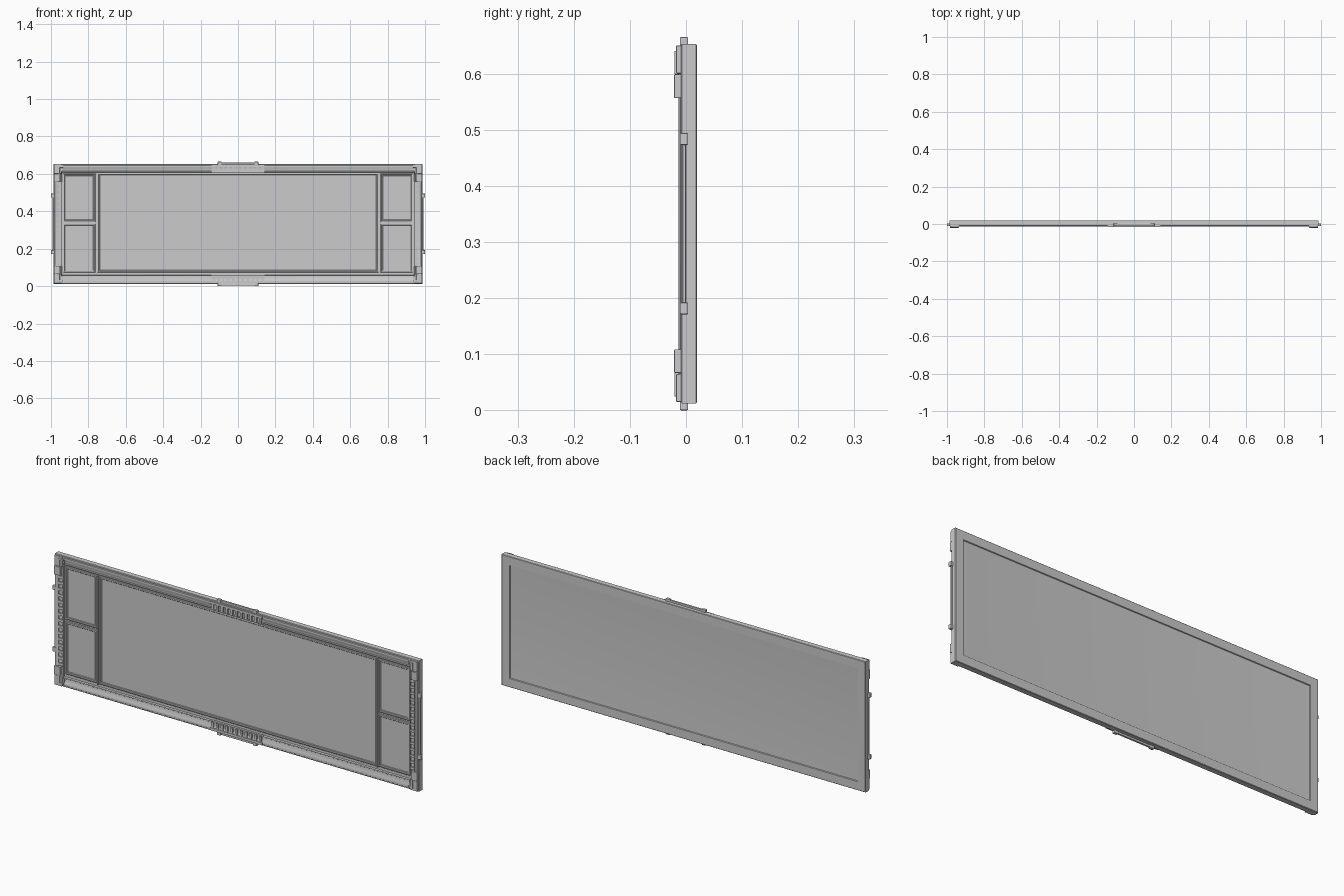
import bpy, bmesh, math

if "Cube" in bpy.data.objects:
    bpy.data.objects.remove(bpy.data.objects["Cube"])

CZ = 0.3325          # mid height of the panel
HX, HZ = 0.987, 0.3205


def finish(bm, name, bevel=0.0, smooth=False):
    bmesh.ops.recalc_face_normals(bm, faces=bm.faces)
    me = bpy.data.meshes.new(name)
    bm.to_mesh(me)
    bm.free()
    ob = bpy.data.objects.new(name, me)
    bpy.context.collection.objects.link(ob)
    if bevel:
        m = ob.modifiers.new("bevel", 'BEVEL')
        m.width = bevel
        m.segments = 2
        m.limit_method = 'ANGLE'
    if smooth:
        bpy.context.view_layer.objects.active = ob
        ob.select_set(True)
        bpy.ops.object.shade_smooth_by_angle(angle=math.radians(35))
        ob.select_set(False)
    return ob


def moulding(name, cx, cz, hx, hz, profile, smooth=False):
    """Mitred rectangular moulding; profile = (inset, y), both ends capped."""
    bm = bmesh.new()
    loops = []
    for d, y in profile:
        a, b = hx - d, hz - d
        loops.append([bm.verts.new((cx + sx * a, y, cz + sz * b))
                      for sx, sz in ((-1, -1), (1, -1), (1, 1), (-1, 1))])
    for p, q in zip(loops, loops[1:]):
        for i in range(4):
            j = (i + 1) % 4
            bm.faces.new((p[i], p[j], q[j], q[i]))
    bm.faces.new(loops[0])
    bm.faces.new(loops[-1])
    return finish(bm, name, 0, smooth)


def add_box(bm, x0, x1, y0, y1, z0, z1):
    vs = bmesh.ops.create_cube(bm, size=1)['verts']
    for v in vs:
        v.co.x = x0 if v.co.x < 0 else x1
        v.co.y = y0 if v.co.y < 0 else y1
        v.co.z = z0 if v.co.z < 0 else z1


def boxes(name, items, bevel=0.0):
    bm = bmesh.new()
    for it in items:
        add_box(bm, *it)
    return finish(bm, name, bevel)


def mirror(items, mx, mz):
    """Reflect boxes across the x and/or z centre; z is relative to CZ."""
    out = []
    for x0, x1, y0, y1, z0, z1 in items:
        if mx < 0:
            x0, x1 = -x1, -x0
        if mz < 0:
            z0, z1 = -z1, -z0
        out.append((x0, x1, y0, y1, z0 + CZ, z1 + CZ))
    return out


# outer frame with coved front, recessed back panel and front bed
moulding("outer_frame", 0, CZ, HX, HZ, [
    (0.051, 0.015), (0.045, 0.0155), (0.043, 0.0195), (0.002, 0.0195), (0, 0.0175),
    (0, -0.007), (0.002, -0.009), (0.006, -0.0095), (0.008, -0.0125), (0.012, -0.0135),
    (0.016, -0.0125), (0.022, -0.0085), (0.030, -0.005), (0.038, -0.0035),
    (0.040, -0.0065), (0.044, -0.0065), (0.046, 0.002)], True)

# bezelled panels: one wide centre, four small at the sides
bezel = [(0, 0.004), (0, -0.003), (0.002, -0.0045), (0.006, -0.0045),
         (0.008, -0.001), (0.011, -0.001), (0.013, 0.0005)]
moulding("main_panel", 0, 0.338, 0.752, 0.265, bezel)
for sx, side in ((-1, "left"), (1, "right")):
    for z0, z1, lvl in ((0.342, 0.602), (0.074, 0.333)) and ((0.342, 0.602, "upper"), (0.074, 0.333, "lower")):
        moulding(f"side_panel_{lvl}_{side}", sx * 0.848, (z0 + z1) / 2,
                 0.086, (z1 - z0) / 2, bezel)
    boxes(f"divider_{side}", [(sx * 0.757 - 0.003, sx * 0.757 + 0.003,
                               -0.006, 0.004, 0.068, 0.606)], 0.001)

# corner brackets
corner = [(0.943, 0.984, -0.0175, 0.0, 0.268, 0.3175),
          (0.951, 0.985, -0.021, 0.0, 0.224, 0.266),
          (0.935, 0.945, -0.012, 0.0, 0.282, 0.316),
          (0.953, 0.961, -0.0205, 0.0, 0.266, 0.308),
          (0.935, 0.961, -0.0205, 0.0, 0.300, 0.308)]
for sx, side in ((-1, "left"), (1, "right")):
    for sz, lvl in ((-1, "lower"), (1, "upper")):
        boxes(f"corner_bracket_{lvl}_{side}", mirror(corner, sx, sz), 0.0015)

# side vents: ribs between two thin rails, plus the side handles
side_vent = [(0.940, 0.944, -0.011, 0, -0.224, 0.224),
             (0.964, 0.968, -0.0135, 0, -0.224, 0.224),
             (0.942, 0.966, -0.006, 0, -0.224, 0.224)]
n = 15
for i in range(n):
    z = -0.214 + 0.428 * i / (n - 1)
    side_vent.append((0.944, 0.964, -0.0125, 0, z - 0.006, z + 0.006))
side_handle = [(0.984, 0.993, -0.006, 0.0, -0.15, 0.15)]
for z in (-0.151, 0.151):
    side_handle.append((0.978, 1.0, -0.011, 0.004, z - 0.0105, z + 0.0105))
for sx, side in ((-1, "left"), (1, "right")):
    boxes(f"side_vent_{side}", mirror(side_vent, sx, 1))
    boxes(f"side_handle_{side}", mirror(side_handle, sx, 1), 0.002)

# centre vents on the top and bottom rails with their handles
mid_vent = [(-0.142, 0.142, -0.007, 0, 0.276, 0.306),
            (-0.142, 0.142, -0.0165, 0, 0.304, 0.316),
            (-0.142, 0.142, -0.011, 0, 0.272, 0.277)]
n = 11
for i in range(n):
    x = -0.13 + 0.26 * i / (n - 1)
    mid_vent.append((x - 0.006, x + 0.006, -0.0145, 0, 0.276, 0.305))
mid_handle = [(-0.098, 0.098, -0.008, 0.002, 0.318, 0.3295)]
for x in (-0.098, 0.098):
    mid_handle.append((x - 0.0105, x + 0.0105, -0.011, 0.004, 0.312, 0.3325))
for sz, lvl in ((-1, "bottom"), (1, "top")):
    boxes(f"{lvl}_vent", mirror(mid_vent, 1, sz))
    boxes(f"{lvl}_handle", mirror(mid_handle, 1, sz), 0.002)
